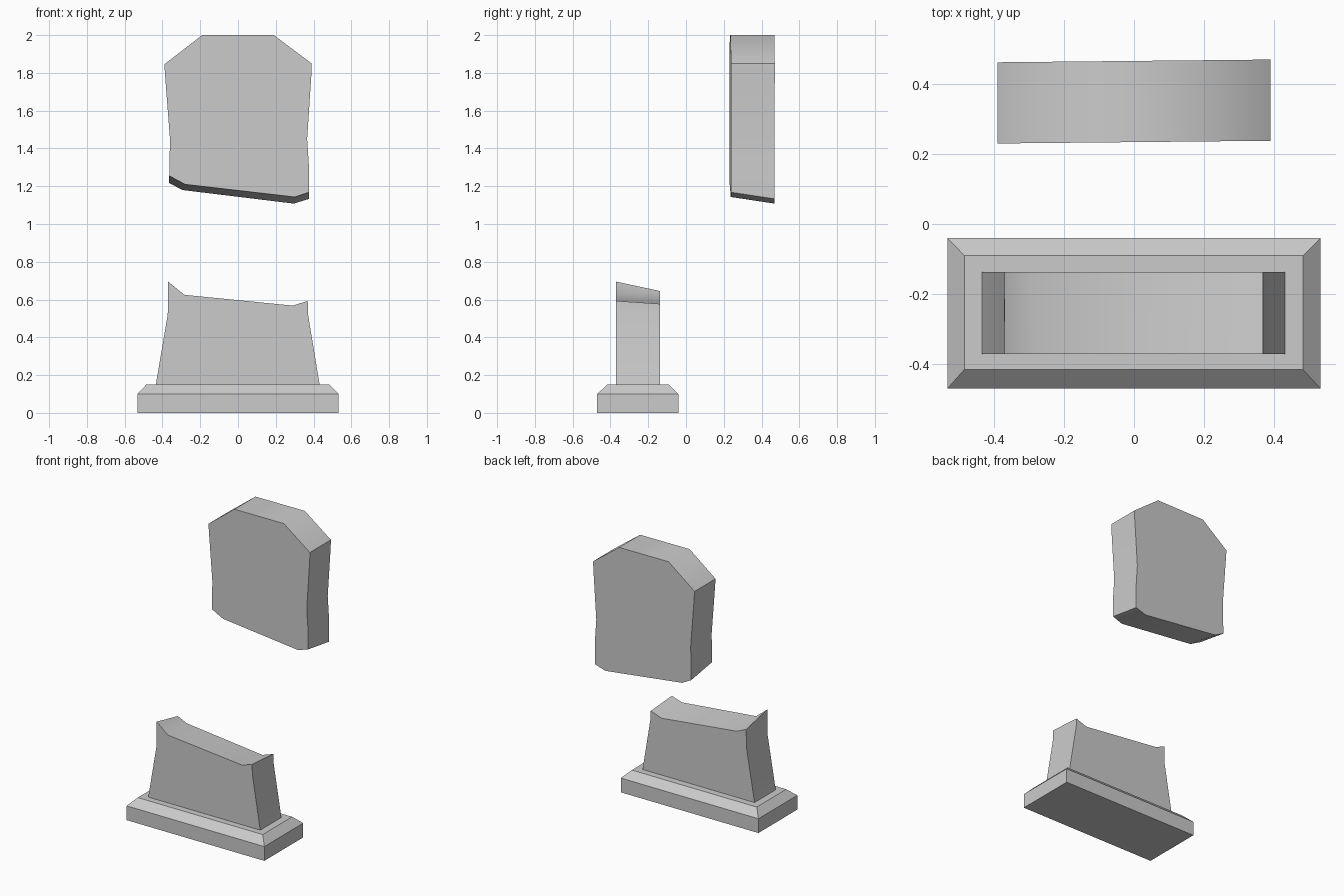
import bpy, bmesh, math

if "Cube" in bpy.data.objects:
    bpy.data.objects.remove(bpy.data.objects["Cube"])


def loft(name, rings, smooth=None):
    """Solid skinned through matching rings of points, capped at both ends."""
    bm = bmesh.new()
    rows = [[bm.verts.new(p) for p in ring] for ring in rings]
    n = len(rows[0])
    for a, b in zip(rows, rows[1:]):
        for i in range(n):
            j = (i + 1) % n
            bm.faces.new((a[i], a[j], b[j], b[i]))
    bm.faces.new(rows[0])
    bm.faces.new(rows[-1])
    bmesh.ops.recalc_face_normals(bm, faces=bm.faces)
    mesh = bpy.data.meshes.new(name)
    bm.to_mesh(mesh)
    bm.free()
    obj = bpy.data.objects.new(name, mesh)
    bpy.context.collection.objects.link(obj)
    if smooth:
        bpy.ops.object.select_all(action='DESELECT')
        obj.select_set(True)
        bpy.context.view_layer.objects.active = obj
        bpy.ops.object.shade_smooth_by_angle(angle=math.radians(smooth))
    return obj


def rect(x0, x1, y0, y1, z):
    return [(x0, y0, z), (x1, y0, z), (x1, y1, z), (x0, y1, z)]


def slab(name, shared, front, back, y_front, y_back, skew=0.0):
    """Upright stone: shared outline plus a broken edge that differs front to back."""
    rings = []
    for edge, y in ((front, y_front), (back, y_back)):
        rings.append([(x, y + skew * x, z) for x, z in shared + edge])
    return loft(name, rings, smooth=40)


# Stepped plinth with a chamfered top
loft("plinth", [
    rect(-0.533, 0.533, -0.47, -0.04, 0.0),
    rect(-0.533, 0.533, -0.47, -0.04, 0.10),
    rect(-0.485, 0.483, -0.416, -0.09, 0.15),
])

# Broken stump still standing on the plinth
slab("broken_stump",
     [(-0.372, 0.52), (-0.435, 0.15), (0.432, 0.15), (0.371, 0.52)],
     [(0.369, 0.593), (0.29, 0.568), (-0.284, 0.625), (-0.37, 0.695)],
     [(0.369, 0.577), (0.285, 0.548), (-0.30, 0.613), (-0.37, 0.645)],
     -0.371, -0.137)

# Snapped-off headstone top, floating behind
slab("headstone_top",
     [(0.376, 1.30), (0.366, 1.45), (0.389, 1.80), (0.39, 1.85), (0.19, 2.0),
      (-0.19, 2.0), (-0.39, 1.845), (-0.387, 1.80), (-0.36, 1.45)],
     [(-0.364, 1.255), (-0.28, 1.21), (0.30, 1.143), (0.376, 1.168)],
     [(-0.364, 1.217), (-0.295, 1.18), (0.295, 1.108), (0.376, 1.133)],
     0.234, 0.466, skew=0.01)
